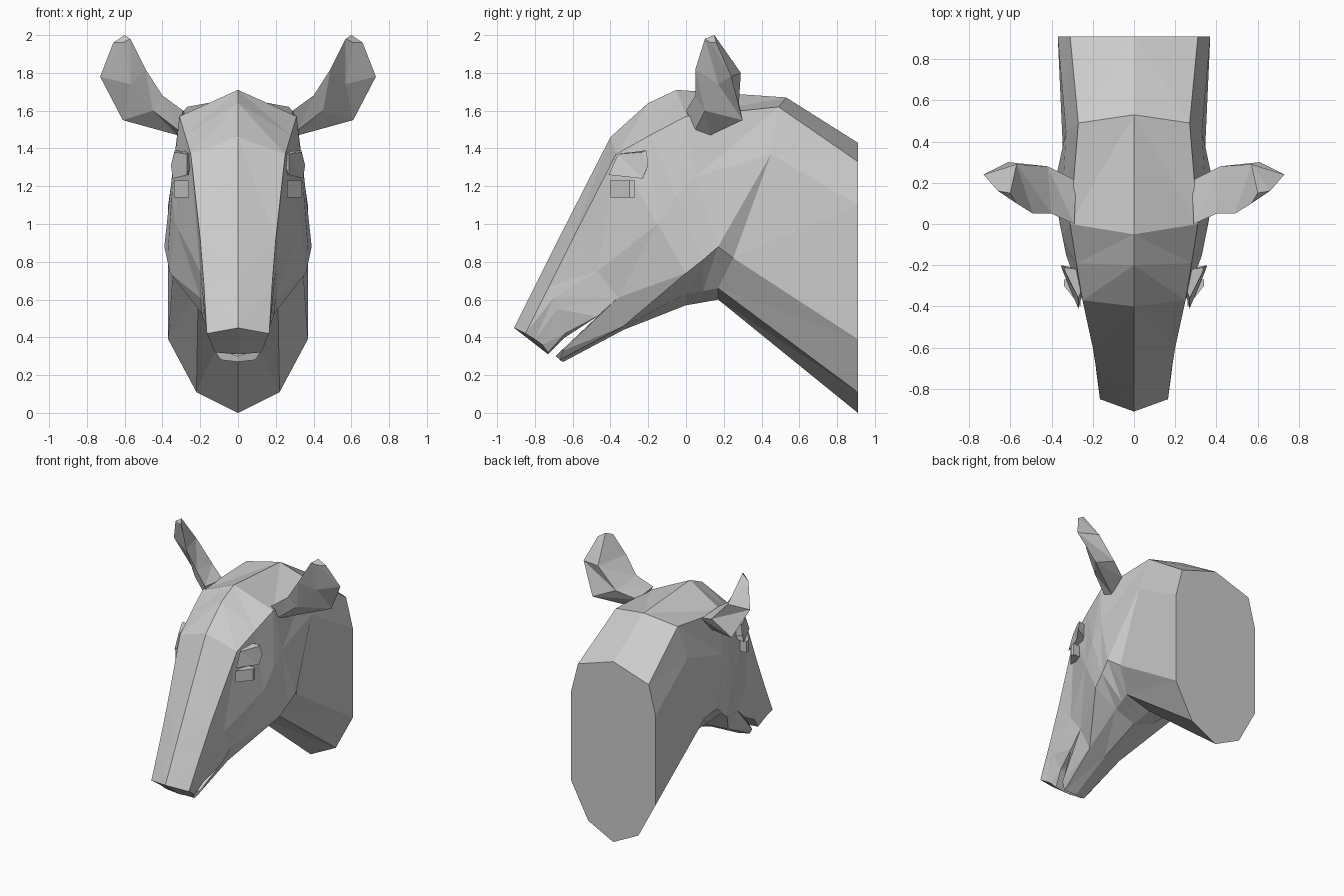
import bpy
import bmesh
import math

if "Cube" in bpy.data.objects:
    bpy.data.objects.remove(bpy.data.objects["Cube"])

# One plain grey for the whole model
grey = bpy.data.materials.new("plain_grey")
grey.use_nodes = True
colour = (0.6, 0.6, 0.6, 1)
grey.diffuse_color = colour
grey.node_tree.nodes["Principled BSDF"].inputs["Base Color"].default_value = colour


def add_loft(bm, rings, closed=False, cap_start=False, cap_end=False):
    """Skin consecutive rings with triangles, optionally closing the ends."""
    loops = [[bm.verts.new(point) for point in ring] for ring in rings]
    count = len(loops[0])
    for near, far in zip(loops, loops[1:]):
        for i in range(count if closed else count - 1):
            j = (i + 1) % count
            bm.faces.new((near[i], near[j], far[i]))
            bm.faces.new((near[j], far[j], far[i]))
    if cap_start:
        bm.faces.new(loops[0])
    if cap_end:
        bm.faces.new(loops[-1])


def finish(bm, name):
    """Clean the mesh and mirror the modelled left half to the right."""
    bmesh.ops.remove_doubles(bm, verts=bm.verts, dist=0.0005)
    bmesh.ops.dissolve_degenerate(bm, edges=bm.edges, dist=0.0005)
    bmesh.ops.recalc_face_normals(bm, faces=bm.faces)
    mesh = bpy.data.meshes.new(name)
    bm.to_mesh(mesh)
    bm.free()
    mesh.materials.append(grey)
    obj = bpy.data.objects.new(name, mesh)
    bpy.context.collection.objects.link(obj)
    mirror = obj.modifiers.new("Mirror", "MIRROR")
    mirror.use_axis[0] = True
    mirror.use_clip = True
    return obj


# Each half ring runs from the top centre line, down the side, to the underside
skull = [
    [(0, -.66, .95), (.2, -.6, .92), (.2, -.47, .75),
     (.2, -.36, .61), (.14, -.33, .46), (0, -.33, .44)],
    [(0, -.4, 1.46), (.25, -.37, 1.37), (.33, -.15, 1),
     (.36, 0, .74), (.17, 0, .63), (0, 0, .57)],
    [(0, -.2, 1.64), (.28, -.19, 1.47), (.35, -.05, 1.15),
     (.375, .09, .81), (.19, .09, .645), (0, .09, .585)],
    [(0, -.05, 1.71), (.31, 0, 1.57), (.35, .05, 1.25),
     (.39, .17, .88), (.21, .17, .66), (0, .17, .6)],
]
neck = [
    skull[-1],
    [(0, .53, 1.67), (.27, .49, 1.62), (.33, .45, 1.37),
     (.34, .25, .82), (.21, .17, .66), (0, .17, .6)],
    [(0, .91, 1.43), (.31, .91, 1.33), (.37, .91, 1.1),
     (.37, .91, .39), (.22, .91, .11), (0, .91, 0)],
]
mouth_corner = (.19, -.47, .51)
palate = (0, -.47, .51)
muzzle = [
    skull[0][:4] + [mouth_corner, palate],
    [(0, -.78, .71), (.18, -.725, .67), (.185, -.7, .61),
     (.18, -.68, .55), (.15, -.64, .42), (0, -.64, .4)],
    [(0, -.91, .45), (.165, -.85, .42), (.15, -.8, .39),
     (.14, -.76, .36), (.12, -.73, .32), (0, -.73, .31)],
]
lower_jaw = [
    [palate, mouth_corner] + skull[0][3:],
    [(0, -.69, .3), (.12, -.65, .34), (.125, -.65, .33),
     (.09, -.67, .28), (0, -.65, .27)],
]

# Head and neck as one joined skin, with an open mouth slit
bm = bmesh.new()
add_loft(bm, skull)
add_loft(bm, neck, cap_end=True)
add_loft(bm, muzzle, cap_end=True)
add_loft(bm, lower_jaw, cap_end=True)
finish(bm, "head_and_neck")

# Ears: front edge, hollow, outer edge and back ridge at each station
ear = [
    [(.29, 0, 1.6), (.32, .05, 1.5), (.32, .13, 1.47), (.28, .21, 1.58)],
    [(.4, .05, 1.68), (.45, .1, 1.6), (.61, .3, 1.55), (.42, .28, 1.64)],
    [(.49, .05, 1.82), (.57, .17, 1.74), (.73, .24, 1.78), (.57, .29, 1.8)],
    [(.57, .1, 1.98), (.61, .13, 1.96), (.66, .16, 1.96), (.6, .15, 2)],
]
bm = bmesh.new()
add_loft(bm, ear, closed=True, cap_start=True, cap_end=True)
finish(bm, "ears")


def eyelid(name, bottom, top):
    """A small angular block standing out from the side of the head."""
    bm = bmesh.new()
    add_loft(bm, [bottom, top], closed=True, cap_start=True, cap_end=True)
    finish(bm, name)


# Brow blocks above the eyes, and smaller lids beneath
eyelid("brows",
       [(.27, -.41, 1.26), (.345, -.23, 1.24), (.355, -.2, 1.31), (.25, -.22, 1.26)],
       [(.27, -.36, 1.37), (.335, -.23, 1.38), (.335, -.21, 1.39), (.22, -.23, 1.38)])
eyelid("lower_lids",
       [(.26, -.4, 1.14), (.34, -.3, 1.14), (.34, -.27, 1.14), (.26, -.27, 1.14)],
       [(.26, -.4, 1.23), (.34, -.3, 1.23), (.34, -.27, 1.23), (.26, -.27, 1.23)])
